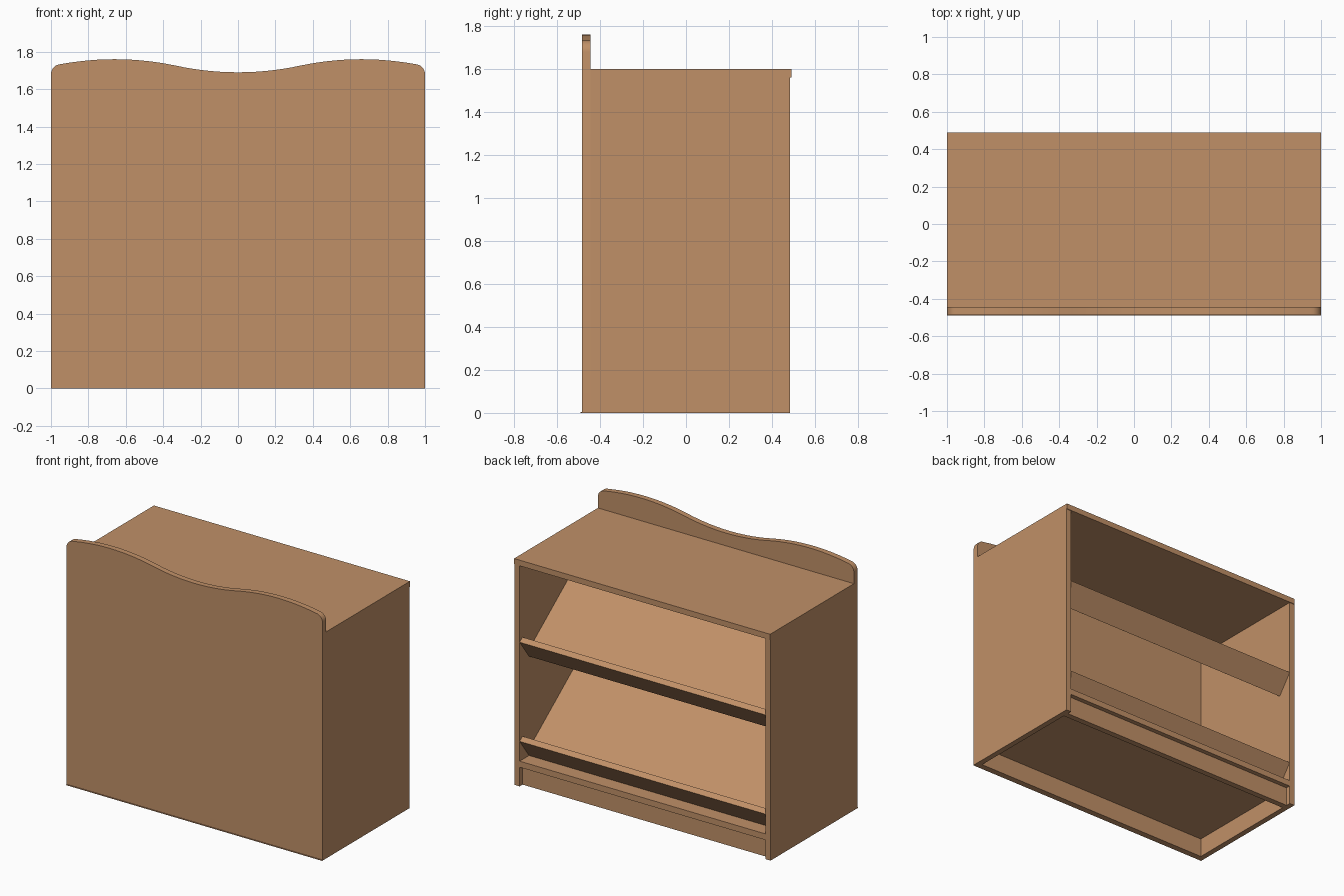
import bpy, bmesh, math

if "Cube" in bpy.data.objects:
    bpy.data.objects.remove(bpy.data.objects["Cube"])

wood = bpy.data.materials.new("warm_wood")
wood.diffuse_color = (0.53, 0.28, 0.137, 1)
wood.use_nodes = True
wood.node_tree.nodes["Principled BSDF"].inputs["Base Color"].default_value = wood.diffuse_color


def finish(name, bm):
    bmesh.ops.recalc_face_normals(bm, faces=bm.faces)
    mesh = bpy.data.meshes.new(name)
    bm.to_mesh(mesh)
    bm.free()
    mesh.materials.append(wood)
    ob = bpy.data.objects.new(name, mesh)
    bpy.context.collection.objects.link(ob)
    return ob


def prism(name, start, shift):
    """Extrude a closed outline of 3D points along a vector."""
    bm = bmesh.new()
    face = bm.faces.new([bm.verts.new(p) for p in start])
    ext = bmesh.ops.extrude_face_region(bm, geom=[face])
    verts = [g for g in ext["geom"] if isinstance(g, bmesh.types.BMVert)]
    bmesh.ops.translate(bm, verts=verts, vec=shift)
    return finish(name, bm)


def board(name, x0, x1, y0, y1, z0, z1):
    outline = [(x0, y0, z0), (x1, y0, z0), (x1, y1, z0), (x0, y1, z0)]
    return prism(name, outline, (0, 0, z1 - z0))


T = 0.04          # board thickness
IN = 1 - T        # inner half width
FRONT = -0.445    # inner face of the front panel

# Carcass
for side, s in (("left", -1), ("right", 1)):
    board(side + "_side", min(s, s * IN), max(s, s * IN), FRONT, 0.485, 0, 1.56)
board("counter_top", -1, 1, FRONT, 0.49, 1.56, 1.60)
board("bottom_shelf", -IN, IN, FRONT, 0.485, 0.135, 0.178)
board("kick_board", -IN, IN, 0.41, 0.452, 0, 0.135)
board("front_foot_strip", -1, 1, -0.49, FRONT, 0, 0.005)


# Front panel with a wavy top made of three parabolic arcs
def wave(x):
    x = abs(x)
    return 1.69 + 0.32 * x * x if x < 0.33 else 1.76 - 0.32 * (x - 0.66) ** 2


half = [(1, 0.005)]
for i in range(7):  # rounded corner
    a = math.radians(15 * i)
    half.append((0.945 + 0.055 * math.cos(a), 1.68 + (wave(0.945) - 1.68) * math.sin(a)))
mid = [(0.945 * (1 - i / 20), wave(0.945 * (1 - i / 20))) for i in range(1, 40)]
outline = half + mid + [(-x, z) for x, z in reversed(half)]
panel = prism("front_panel", [(x, -0.485, z) for x, z in outline], (0, T, 0))
bpy.context.view_layer.objects.active = panel
panel.select_set(True)
bpy.ops.object.shade_smooth_by_angle(angle=math.radians(30))

# Slanted display shelves, each with a lip square to the shelf
c, s = math.cos(math.radians(37)), math.sin(math.radians(37))
L, H = 1.07, 0.175
section = [(0, 0), (L, 0), (L, T), (T, T), (T, H), (0, H)]
for name, z in (("lower_display_shelf", 0.178), ("upper_display_shelf", 0.878)):
    pts = [(-IN, 0.38 - c * u + s * v, z + s * u + c * v) for u, v in section]
    prism(name, pts, (2 * IN, 0, 0))
